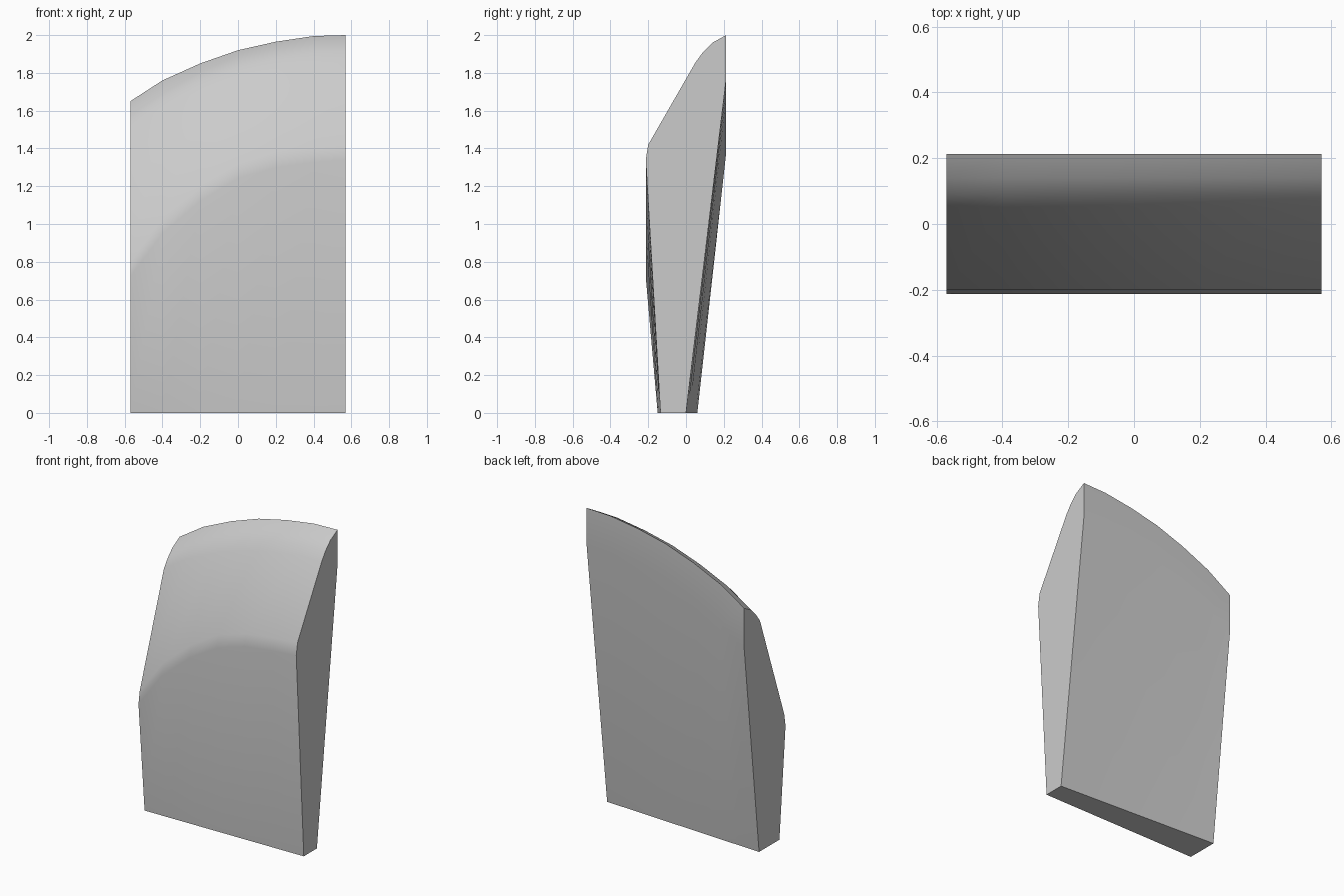
import bpy
import bmesh
import math

cube = bpy.data.objects.get("Cube")
if cube:
    bpy.data.objects.remove(cube, do_unlink=True)

grey = bpy.data.materials.new("light grey")
grey.use_nodes = True
colour = (0.6, 0.6, 0.6, 1)
grey.diffuse_color = colour
grey.node_tree.nodes["Principled BSDF"].inputs["Base Color"].default_value = colour

# Stations across the width: x, front ridge height, back bend height, top height
STATIONS = [
    (-0.57, 0.74, 1.38, 1.65),
    (-0.40, 0.97, 1.50, 1.76),
    (-0.20, 1.14, 1.60, 1.85),
    (0.00, 1.26, 1.68, 1.92),
    (0.20, 1.32, 1.73, 1.965),
    (0.40, 1.345, 1.76, 1.995),
    (0.57, 1.36, 1.77, 2.0),
]
DEPTH = 0.213


def section(x, ridge, bend, top):
    """Closed wedge outline, from the front foot up and over to the back foot."""
    t = (x + 0.57) / 1.14
    outline = [
        (-0.15 + 0.015 * t, 0),
        (-DEPTH, ridge - 0.02),
        (-0.20, ridge + 0.06),
        (0.05, top - 0.145),
        (0.09, top - 0.09),
        (0.14, top - 0.04),
        (DEPTH, top),
        (DEPTH, bend),
        (0.06 - 0.06 * t, 0),
    ]
    return [(x, y, z) for y, z in outline]


# Loft the outlines into one solid block
bm = bmesh.new()
rings = [[bm.verts.new(p) for p in section(*s)] for s in STATIONS]
for a, b in zip(rings, rings[1:]):
    for i in range(len(a)):
        j = (i + 1) % len(a)
        bm.faces.new((a[i], a[j], b[j], b[i]))
bm.faces.new(rings[0])
bm.faces.new(rings[-1])
bmesh.ops.recalc_face_normals(bm, faces=bm.faces)
mesh = bpy.data.meshes.new("curved_wedge")
bm.to_mesh(mesh)
bm.free()
mesh.materials.append(grey)

wedge = bpy.data.objects.new("curved_wedge", mesh)
bpy.context.collection.objects.link(wedge)
bpy.ops.object.select_all(action="DESELECT")
wedge.select_set(True)
bpy.context.view_layer.objects.active = wedge
bpy.ops.object.shade_smooth_by_angle(angle=math.radians(35))
